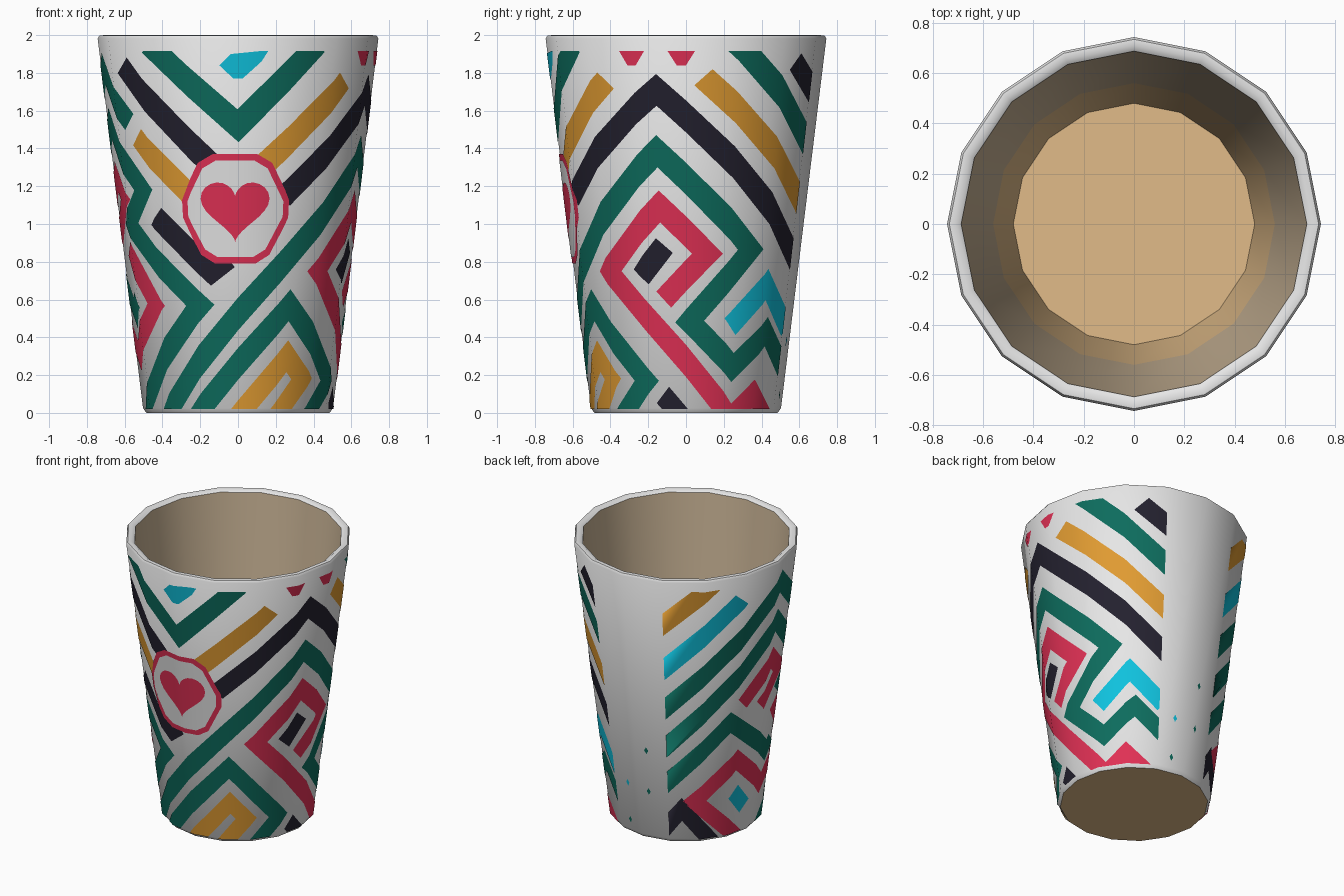
import bpy, bmesh, math
from mathutils import Vector

if "Cube" in bpy.data.objects:
    bpy.data.objects.remove(bpy.data.objects["Cube"])

SIDES = 16
STEP = 360 / SIDES
ARC = math.radians(1) * 0.62      # wall length of one degree at mid height


def material(name, rgb):
    m = bpy.data.materials.new(name)
    m.diffuse_color = (*rgb, 1)
    m.use_nodes = True
    m.node_tree.nodes["Principled BSDF"].inputs["Base Color"].default_value = m.diffuse_color
    return m


WHITE = material("white", (0.8, 0.8, 0.8))
TAN = material("inner tan", (0.58, 0.45, 0.30))
FLOOR = material("base tan", (0.75, 0.50, 0.25))
TEAL = material("teal", (0.004, 0.15, 0.11))
BLACK = material("ink", (0.017, 0.015, 0.028))
CRIMSON = material("crimson", (0.75, 0.03, 0.09))
AMBER = material("amber", (0.75, 0.33, 0.032))
CYAN = material("cyan", (0.005, 0.54, 0.73))


def ring_point(deg, r, z):
    """Angle 0 is the front (-y), 90 is the right (+x)."""
    a = math.radians(deg)
    return Vector((r * math.sin(a), -r * math.cos(a), z))


def wall_point(deg, z, lift):
    """Point on the flat-sided outer wall."""
    k = math.floor(deg / STEP)
    r = 0.50 + 0.1225 * z + lift
    a, b = ring_point(k * STEP, r, z), ring_point((k + 1) * STEP, r, z)
    return a.lerp(b, deg / STEP - k)


def add_object(name, bm, mats):
    mesh = bpy.data.meshes.new(name)
    bm.to_mesh(mesh)
    bm.free()
    for m in mats:
        mesh.materials.append(m)
    ob = bpy.data.objects.new(name, mesh)
    bpy.context.collection.objects.link(ob)
    return ob


# Cup body: lathed profile from outer base, over the lip, down to the inner floor
def build_cup():
    profile = [(0.485, 0.0), (0.503, 0.025), (0.743, 1.982), (0.734, 1.997), (0.71, 2.0),
               (0.687, 1.985), (0.56, 0.75), (0.48, 0.08)]
    mats = [0, 0, 0, 0, 0, 1, 2]
    bm = bmesh.new()
    rings = [[bm.verts.new(ring_point(i * STEP, r, z)) for i in range(SIDES)] for r, z in profile]
    for lo, hi, m in zip(rings, rings[1:], mats):
        for i in range(SIDES):
            j = (i + 1) % SIDES
            bm.faces.new((lo[i], lo[j], hi[j], hi[i])).material_index = m
    bm.faces.new(rings[0][::-1]).material_index = 2
    bm.faces.new(rings[-1]).material_index = 2
    ob = add_object("cup", bm, [WHITE, TAN, FLOOR])
    bpy.context.view_layer.objects.active = ob
    ob.select_set(True)
    bpy.ops.object.shade_smooth_by_angle(angle=math.radians(50))
    ob.select_set(False)


def stroke(points, width=0.12):
    """Mitred band along a path of (degrees, height) points, as quads."""
    p = [Vector((d * ARC, z)) for d, z in points]
    dirs = [(b - a).normalized() for a, b in zip(p, p[1:])]
    sides = []
    for i, c in enumerate(p):
        d0, d1 = dirs[max(i - 1, 0)], dirs[min(i, len(dirs) - 1)]
        n0, n1 = Vector((-d0.y, d0.x)), Vector((-d1.y, d1.x))
        n = (n0 + n1).normalized()
        off = n * (width / 2 / max(n.dot(n0), 0.5))
        sides.append([((q.x / ARC), q.y) for q in (c - off, c + off)])
    return [[a[0], b[0], b[1], a[1]] for a, b in zip(sides, sides[1:])]


def plate(name, polys, mat, lift=0.003, limit=157.5):
    """Thin paint: flat polygons cut at the wall's corners and laid on the wall."""
    bm = bmesh.new()
    for poly in polys:
        bm.faces.new([bm.verts.new((d, z, 0)) for d, z in poly])
    bmesh.ops.triangulate(bm, faces=bm.faces[:])
    bm.normal_update()
    bmesh.ops.reverse_faces(bm, faces=[f for f in bm.faces if f.normal.z < 0])

    def cut(co, no, clear=False):
        bmesh.ops.bisect_plane(bm, geom=bm.verts[:] + bm.edges[:] + bm.faces[:],
                               plane_co=co, plane_no=no, clear_outer=clear)
    cut((0, 1.915, 0), (0, 1, 0), True)
    cut((0, 0.02, 0), (0, -1, 0), True)
    cut((limit, 0, 0), (1, 0, 0), True)
    cut((-limit, 0, 0), (-1, 0, 0), True)
    for k in range(-7, 8):
        cut((k * STEP, 0, 0), (1, 0, 0))
    normals = []
    for v in bm.verts:
        d, z = v.co.x, v.co.y
        normals.append(ring_point(d, 1, -0.1225).normalized())
        v.co = wall_point(d, z, lift)
    for f in bm.faces:
        f.smooth = True
    ob = add_object(name, bm, [mat])
    ob.data.normals_split_custom_set_from_vertices(normals)


build_cup()

# Zigzag bands, as (degrees around the wall, height)
teal = [
    [(-40, 1.95), (0, 1.52), (35, 1.95)],
    [(-50, -0.04), (76.5, 1.385), (125, 0.865), (92, 0.483), (118, 0.24), (141, 0.43), (162, 0.23)],
    [(-27, -0.03), (29, 0.57), (66, 0.17), (47, -0.03)],
    [(108, 2.0), (165, 1.37)],
    [(-165, 0.94), (-84, 1.82), (-58, 1.54)],
    [(-165, 0.65), (-84, 1.53), (-52, 1.18), (-67, 1.0), (-21, 0.57), (-78, -0.04)],
    [(-165, 0.38), (-116, 0.88), (-76, 0.53), (-70, 0.6)],
]
black = [
    [(-59, 1.84), (-12, 1.31)],
    [(-44, 1.04), (-14, 0.75), (-5, 0.82)],
    [(22, 1.14), (77, 1.71), (165, 0.76)],
    [(66, 0.72), (79, 0.886)],
    [(76, 0.095), (90, -0.05)],
    [(144, 1.86), (165, 1.65)],
    [(-164, 0.06), (-148, 0.25), (-124, -0.02)],
]
crimson = [
    [(78, 0.6), (101, 0.843), (77, 1.093), (46.5, 0.75), (118, -0.03), (134, 0.1), (152, -0.05)],
    [(-102, -0.03), (-139, 0.31), (-109, 0.58), (-79, 0.3), (-50.5, 0.573), (-73, 0.87)],
    [(-108, 1.0), (-84, 1.25), (-72, 1.13), (-92, 0.93)],
]
amber = [
    [(-53, 1.46), (-20, 1.12)],
    [(53, 1.76), (10, 1.29)],
    [(-2, -0.04), (29.5, 0.3), (41, 0.18), (24, -0.02)],
    [(97.5, 1.777), (165, 1.06)],
    [(-165, 1.58), (-125, 2.02)],
]
cyan = [
    [(115, 0.456), (137.5, 0.68), (160, 0.45)],
    [(-165, 1.24), (-114, 1.81)],
    [(-110, 0.34), (-98, 0.2)],
]
for name, mat, paths in (("teal_bands", TEAL, teal), ("black_bands", BLACK, black),
                         ("crimson_bands", CRIMSON, crimson), ("amber_bands", AMBER, amber),
                         ("cyan_bands", CYAN, cyan)):
    plate(name, [quad for path in paths for quad in stroke(path)], mat)

# Small clipped shapes under the rim
plate("crimson_tips", [[(c - 6, 1.92), (c - 2, 1.84), (c + 2, 1.84), (c + 6, 1.92)]
                       for c in (66.5, 88)], CRIMSON)
plate("cyan_tip", [[(-8, 1.84), (-2, 1.77), (2, 1.77), (10, 1.86), (13, 1.92), (-3, 1.9)]], CYAN)


# Stray flecks in the plain strip at the back
def fleck(d, z):
    return [(d - 1.5, z), (d, z - 0.025), (d + 1.5, z), (d, z + 0.025)]


plate("teal_flecks", [fleck(d, z) for d, z in ((-172, 0.67), (-172, 0.36), (169, 0.1))], TEAL, limit=179)
plate("cyan_fleck", [fleck(170, 0.38)], CYAN, limit=179)


# Front badge: rounded hexagon ring with a heart
def hexagon(scale):
    corners = [Vector(c) * scale for c in ((0.31, 0), (0.165, 0.29), (-0.165, 0.29),
                                           (-0.31, 0), (-0.165, -0.29), (0.165, -0.29))]
    pts = []
    for i, c in enumerate(corners):
        for other in (corners[i - 1], corners[(i + 1) % 6]):
            q = c.lerp(other, 0.16)
            pts.append((q.x / ARC - 1.4, q.y + 1.08))
    return pts


heart = []
for i in range(40):
    t = 2 * math.pi * i / 40
    hx = 16 * math.sin(t) ** 3
    hz = 13 * math.cos(t) - 5 * math.cos(2 * t) - 2 * math.cos(3 * t) - math.cos(4 * t)
    heart.append((hx * 0.0112 / ARC - 1.4, 1.09 + hz * 0.0109))
plate("badge_ring", [hexagon(1)], CRIMSON, 0.005)
plate("badge_face", [hexagon(0.88)], WHITE, 0.007)
plate("badge_heart", [heart], CRIMSON, 0.009)
